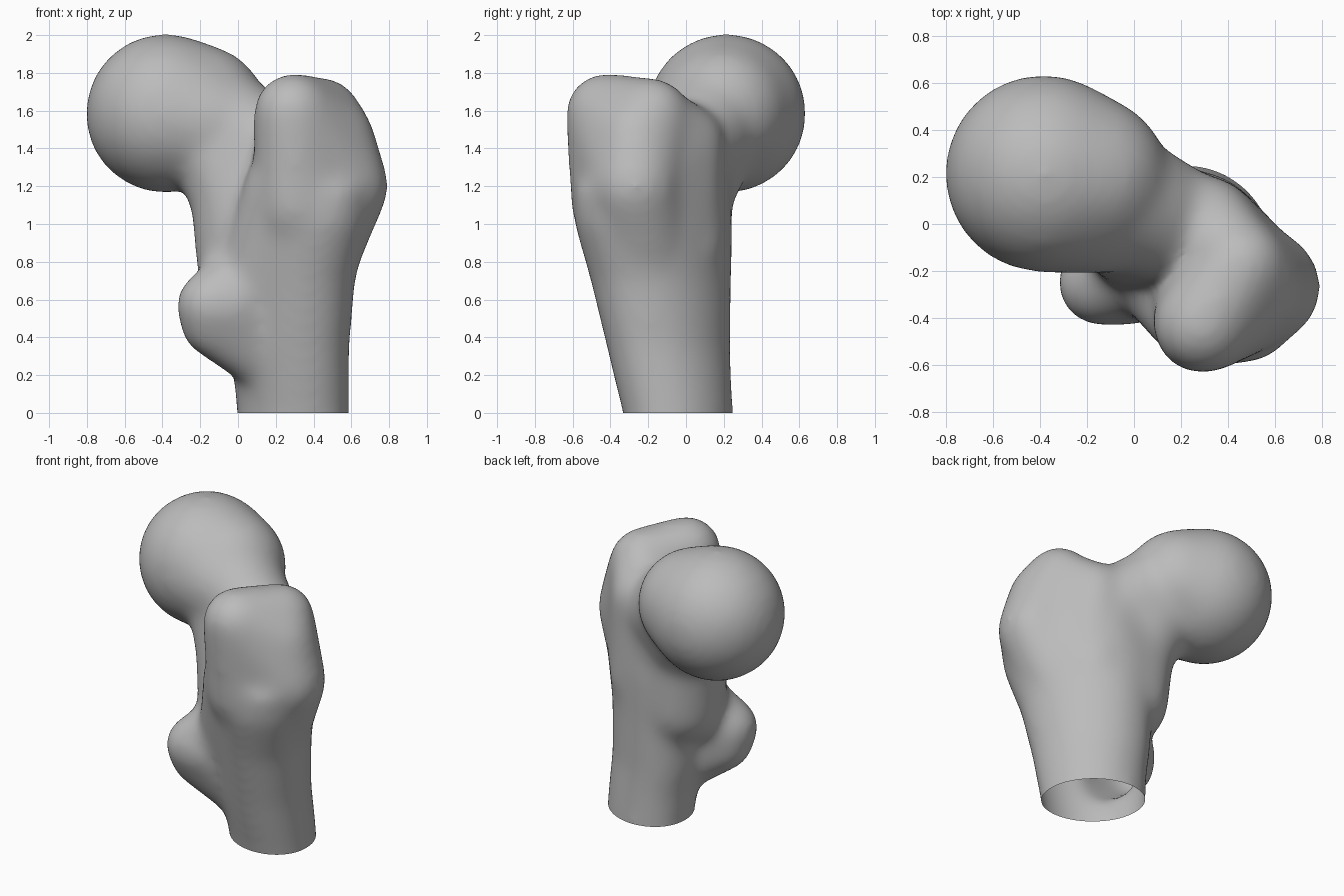
import bpy, bmesh, math

if "Cube" in bpy.data.objects:
    bpy.data.objects.remove(bpy.data.objects["Cube"])

grey = bpy.data.materials.new("bone grey")
grey.diffuse_color = (0.5, 0.5, 0.5, 1)
grey.use_nodes = True
grey.node_tree.nodes["Principled BSDF"].inputs["Base Color"].default_value = grey.diffuse_color

bm = bmesh.new()


def merge(part):
    """Append one closed part to the working mesh."""
    me = bpy.data.meshes.new("tmp")
    part.to_mesh(me)
    part.free()
    bm.from_mesh(me)
    bpy.data.meshes.remove(me)


def blob(*balls):
    """Convex hull around balls given as (x, y, z, radius)."""
    src = bmesh.new()
    for x, y, z, r in balls:
        ret = bmesh.ops.create_icosphere(src, subdivisions=3, radius=r)
        bmesh.ops.translate(src, verts=ret["verts"], vec=(x, y, z))
    b = bmesh.new()
    for v in src.verts:
        b.verts.new(v.co)
    src.free()
    res = bmesh.ops.convex_hull(b, input=b.verts[:])
    junk = {g for g in res["geom_interior"] + res["geom_unused"]
            if isinstance(g, bmesh.types.BMVert)}
    bmesh.ops.delete(b, geom=list(junk), context='VERTS')
    bmesh.ops.recalc_face_normals(b, faces=b.faces[:])
    merge(b)


def loft(sections, n=40):
    """Closed tube through slanted ellipses given as (z, x0, x1, y0, y1, slant)."""
    b = bmesh.new()
    rings = []
    for z, x0, x1, y0, y1, s in sections:
        rings.append([b.verts.new(((x0 + x1) / 2 + (x1 - x0) / 2 * math.cos(a),
                                   (y0 + y1) / 2 + (y1 - y0) / 2 * math.sin(a - s), z))
                      for a in (2 * math.pi * i / n for i in range(n))])
    for lo, hi in zip(rings, rings[1:]):
        for i in range(n):
            j = (i + 1) % n
            b.faces.new((lo[i], lo[j], hi[j], hi[i]))
    b.faces.new(rings[0][::-1])
    b.faces.new(rings[-1])
    merge(b)


# shaft, widening upward
loft([(-0.3, 0.0, 0.585, -0.28, 0.245, 0.2), (0.0, 0.0, 0.585, -0.33, 0.245, 0.2),
      (0.2, -0.02, 0.585, -0.38, 0.235, 0.22), (0.35, -0.05, 0.585, -0.415, 0.23, 0.25),
      (0.7, -0.08, 0.615, -0.5, 0.235, 0.28), (1.0, -0.1, 0.69, -0.585, 0.24, 0.32),
      (1.2, 0.0, 0.7, -0.59, 0.22, 0.35)])
# ball head, swelling toward the neck
blob((-0.385, 0.215, 1.585, 0.42), (-0.2, 0.2, 1.6, 0.345), (-0.16, 0.08, 1.54, 0.29))
# neck running from the head down into the shaft
blob((-0.13, 0.13, 1.56, 0.3), (0.2, -0.02, 1.36, 0.25), (0.0, -0.01, 1.15, 0.25))
blob((0.2, -0.02, 1.36, 0.25), (0.0, -0.01, 1.15, 0.25),
     (0.03, -0.03, 0.95, 0.255), (0.05, -0.03, 0.78, 0.265), (0.3, -0.02, 0.9, 0.23))
# large outer knob and its ridge to the neck
blob((0.29, -0.43, 1.59, 0.205), (0.45, -0.18, 1.57, 0.2),
     (0.5, -0.26, 1.45, 0.22), (0.56, -0.27, 1.2, 0.235),
     (0.31, -0.4, 1.4, 0.22), (0.31, -0.39, 1.1, 0.215), (0.36, -0.2, 0.8, 0.26))
blob((0.45, -0.18, 1.56, 0.19), (0.31, 0.0, 1.43, 0.2), (0.34, -0.02, 1.0, 0.2),
     (0.52, -0.24, 1.2, 0.22))
# crest between the knobs
blob((0.24, -0.36, 1.2, 0.2), (0.12, -0.2, 0.7, 0.22))
# small inner knob
blob((-0.14, -0.25, 0.57, 0.185), (-0.145, -0.23, 0.46, 0.155),
     (-0.02, -0.25, 0.57, 0.18), (0.15, -0.14, 0.28, 0.17), (0.15, -0.13, 0.8, 0.2))

me = bpy.data.meshes.new("bone_parts")
bm.to_mesh(me)
bm.free()
parts = bpy.data.objects.new("bone_parts", me)
bpy.context.collection.objects.link(parts)

# fuse the parts, soften the joins, restore the lost thickness
rem = parts.modifiers.new("fuse", 'REMESH')
rem.mode = 'VOXEL'
rem.voxel_size = 0.022
smo = parts.modifiers.new("soften", 'SMOOTH')
smo.factor = 0.5
smo.iterations = 60
dis = parts.modifiers.new("restore", 'DISPLACE')
dis.strength = 0.007
dis.mid_level = 0.0
deps = bpy.context.evaluated_depsgraph_get()
fused = bpy.data.meshes.new_from_object(parts.evaluated_get(deps))
bpy.data.objects.remove(parts)

# cut the shaft open at the base
cut = bmesh.new()
cut.from_mesh(fused)
bmesh.ops.bisect_plane(cut, geom=cut.verts[:] + cut.edges[:] + cut.faces[:],
                       plane_co=(0, 0, 0), plane_no=(0, 0, 1), clear_inner=True)
for f in cut.faces:
    f.smooth = True
cut.to_mesh(fused)
cut.free()
fused.materials.clear()
fused.materials.append(grey)
bone = bpy.data.objects.new("upper_thigh_bone", fused)
bpy.context.collection.objects.link(bone)
